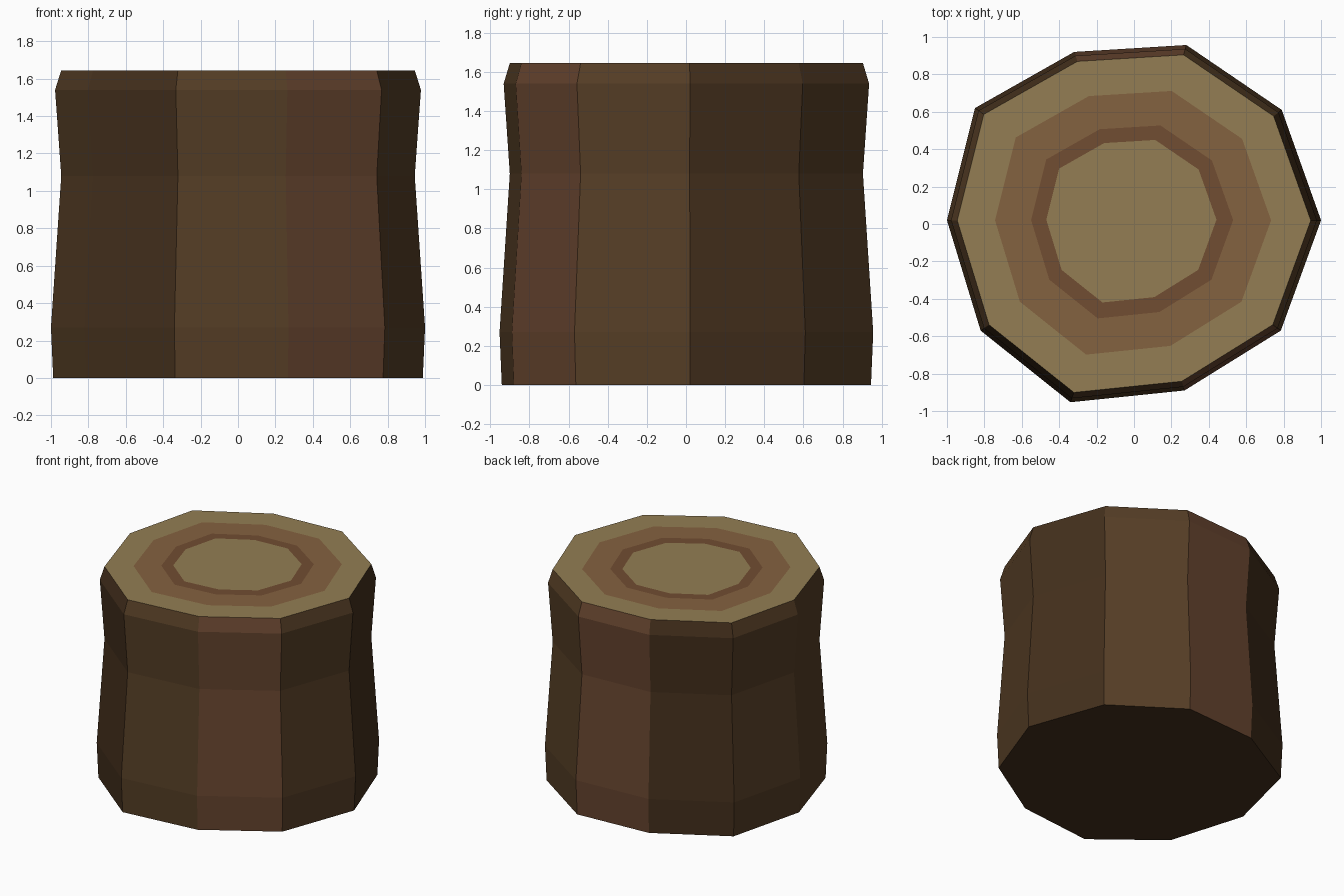
import bpy, bmesh

if "Cube" in bpy.data.objects:
    bpy.data.objects.remove(bpy.data.objects["Cube"])

# Irregular ten-sided outline shared by every ring of the log
OUTLINE = [(1.0, .02), (.79, .61), (.28, .957), (-.32, .92), (-.85, .62),
           (-1.0, .02), (-.82, -.57), (-.34, -.953), (.27, -.89), (.785, -.57)]
TOP = 1.645


def material(name, rgb):
    # display colour (0-255) to linear
    m = bpy.data.materials.new(name)
    m.diffuse_color = [(c / 255) ** 2.2 for c in rgb] + [1]
    m.use_nodes = True
    m.node_tree.nodes["Principled BSDF"].inputs["Base Color"].default_value = m.diffuse_color
    return m


MATS = [material("bark_brown", (86, 64, 42)), material("bark_dark", (70, 51, 34)),
        material("bark_red", (102, 70, 50)), material("wood_tan", (146, 125, 84)),
        material("wood_ring_light", (131, 98, 66)), material("wood_ring_dark", (113, 78, 53))]
BROWN, DARK, RED, TAN, RING_LIGHT, RING_DARK = range(6)


def ring(bm, scale, z, shift=0):
    return [bm.verts.new((x * scale - shift, y * scale + shift, z)) for x, y in OUTLINE]


def bridge(bm, a, b, colours):
    n = len(a)
    for i in range(n):
        j = (i + 1) % n
        bm.faces.new((a[i], a[j], b[j], b[i])).material_index = colours[i]


bm = bmesh.new()

# Bark: stacked rings with a slight waist and a bevelled top edge
profile = [(.988, 0), (1.0, .27), (.945, 1.08), (.978, 1.54), (.945, TOP)]
bark = [ring(bm, s, z) for s, z in profile]
side_colours = [DARK, BROWN, RED, DARK, BROWN, BROWN, DARK, BROWN, RED, BROWN]
for a, b in zip(bark, bark[1:]):
    bridge(bm, a, b, side_colours)

# Underside
bm.faces.new(bark[0][::-1]).material_index = DARK

# Cut top with growth rings
outer = bark[-1]
for scale, shift, colour in [(.738, .005, TAN), (.54, .01, RING_LIGHT), (.455, .014, RING_DARK)]:
    inner = ring(bm, scale, TOP, shift)
    bridge(bm, outer, inner, [colour] * 10)
    outer = inner
bm.faces.new(outer).material_index = TAN

bmesh.ops.recalc_face_normals(bm, faces=bm.faces)
mesh = bpy.data.meshes.new("log_stump")
bm.to_mesh(mesh)
bm.free()
for m in MATS:
    mesh.materials.append(m)
bpy.context.collection.objects.link(bpy.data.objects.new("log_stump", mesh))
